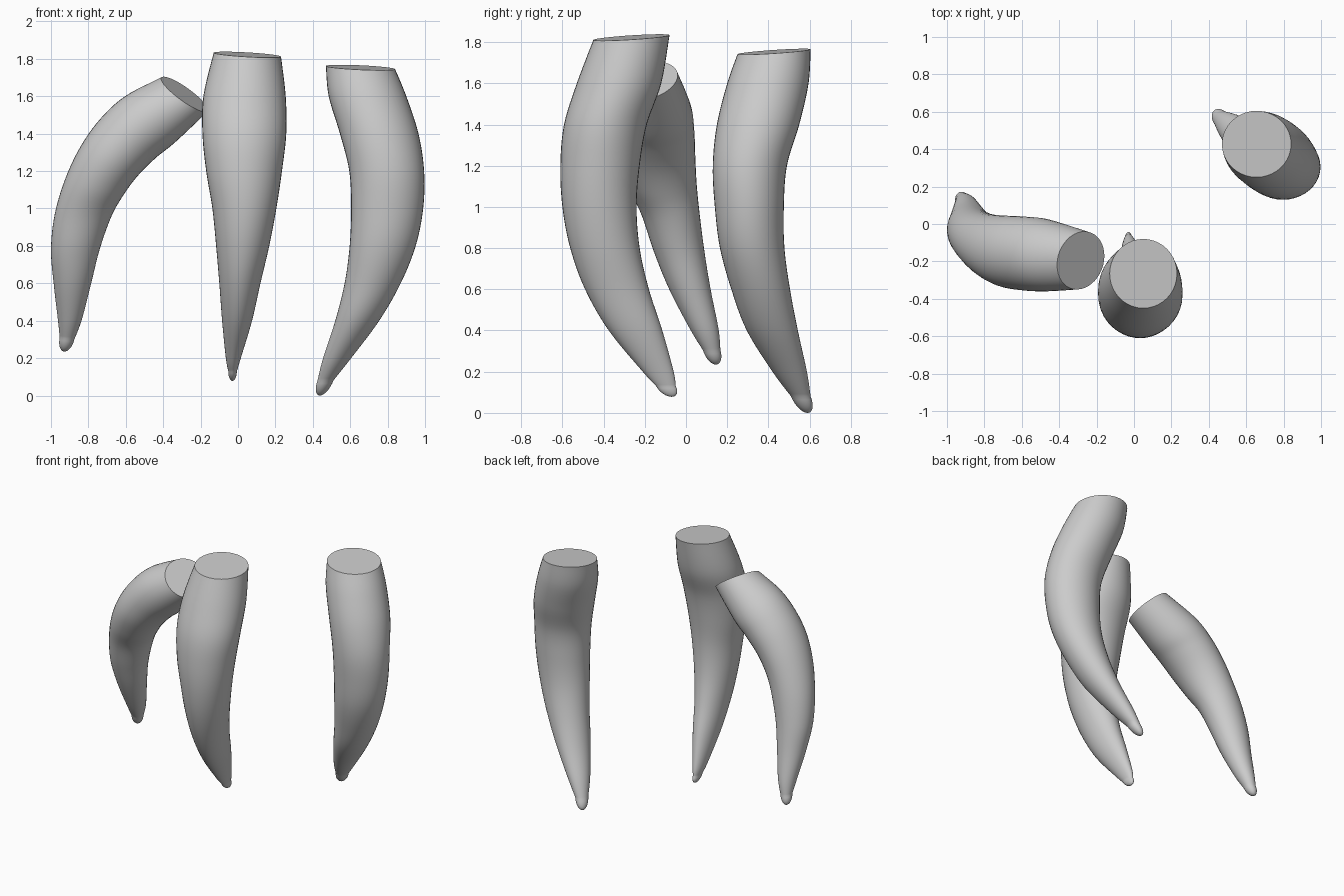
import bpy, bmesh, math
from mathutils import Vector

if "Cube" in bpy.data.objects:
    bpy.data.objects.remove(bpy.data.objects["Cube"])

SIDES, STEPS = 40, 6


def spline(a, b, c, d, t):
    return 0.5 * (2*b + (c - a)*t + (2*a - 5*b + 4*c - d)*t*t + (3*b - a - 3*c + d)*t**3)


def claw(name, sections, tip, lip):
    """Loft ellipses (left x,z, right x,z, front y, back y) from base to a rounded tip."""
    keys = []
    for xl, zl, xr, zr, y0, y1 in sections:
        keys.append((Vector(((xl+xr)/2, (y0+y1)/2, (zl+zr)/2)),
                     Vector(((xr-xl)/2, 0, (zr-zl)/2)),
                     Vector((0, (y1-y0)/2, 0))))
    # tilt of the cut base
    keys[0][2].x, keys[0][2].z = lip
    rings = []
    n = len(keys)
    for i in range(n - 1):
        four = [keys[max(0, min(n-1, i+k))] for k in (-1, 0, 1, 2)]
        for s in range(STEPS):
            rings.append([spline(*(k[j] for k in four), s/STEPS) for j in range(3)])
    # rounded end
    c, u, v = keys[-1]
    tip = Vector(tip)
    for s in range(8):
        a = s / 8 * math.pi / 2
        rings.append([c.lerp(tip, math.sin(a)), u*math.cos(a), v*math.cos(a)])

    bm = bmesh.new()
    loops = []
    for c, u, v in rings:
        loops.append([bm.verts.new(c + u*math.cos(t) + v*math.sin(t))
                      for t in (2*math.pi*k/SIDES for k in range(SIDES))])
    end = bm.verts.new(tip)
    bm.faces.new(loops[0])
    for k in range(SIDES):
        m = (k + 1) % SIDES
        for a, b in zip(loops, loops[1:]):
            bm.faces.new((a[k], b[k], b[m], a[m]))
        bm.faces.new((loops[-1][k], end, loops[-1][m]))
    bmesh.ops.recalc_face_normals(bm, faces=bm.faces)
    mesh = bpy.data.meshes.new(name)
    bm.to_mesh(mesh)
    bm.free()
    ob = bpy.data.objects.new(name, mesh)
    bpy.context.collection.objects.link(ob)
    bpy.ops.object.select_all(action='DESELECT')
    ob.select_set(True)
    bpy.context.view_layer.objects.active = ob
    bpy.ops.object.shade_smooth_by_angle(angle=math.radians(40))


def level(rows):
    """Horizontal sections given as z, x range, y range."""
    return [(x0, z, x1, z, y0, y1) for z, x0, x1, y0, y1 in rows]


# middle claw
claw("middle_claw", [(-.13, 1.833, .23, 1.812, -.45, -.08)] + level([
    (1.6, -.185, .255, -.53, -.12), (1.4, -.19, .258, -.592, -.19),
    (1.2, -.17, .235, -.61, -.225), (1.0, -.137, .205, -.60, -.24),
    (.8, -.117, .167, -.562, -.225), (.6, -.10, .12, -.49, -.18),
    (.4, -.085, .075, -.375, -.115), (.2, -.065, .015, -.21, -.06),
    (.13, -.052, -.006, -.145, -.05)]), (-.03, -.07, .078), (0, .012))

# right claw
claw("right_claw", [(.47, 1.762, .84, 1.745, .25, .605)] + level([
    (1.6, .485, .90, .20, .595), (1.4, .545, .965, .15, .55),
    (1.2, .595, .995, .13, .49), (1.0, .605, .99, .14, .475),
    (.8, .597, .95, .165, .478), (.6, .57, .87, .22, .505),
    (.4, .52, .755, .295, .543), (.2, .455, .605, .42, .587),
    (.08, .425, .51, .51, .605)]), (.438, .59, 0), (0, .012))

# left claw, bent over at its base
claw("left_claw", [
    (-.41, 1.70, -.16, 1.52, -.35, -.04),
    (-.604, 1.6, -.337, 1.353, -.36, .025),
    (-.74, 1.475, -.44, 1.27, -.355, .04),
    (-.845, 1.326, -.54, 1.17, -.335, .045),
    (-.925, 1.155, -.62, 1.06, -.285, .052),
    (-.98, .968, -.68, .95, -.215, .067),
    (-1.0, .78, -.74, .78, -.155, .09),
    (-.985, .594, -.785, .6, -.08, .12),
    (-.963, .406, -.835, .406, .02, .158),
    (-.953, .31, -.875, .30, .082, .167)], (-.93, .145, .235), (.02, .03))
